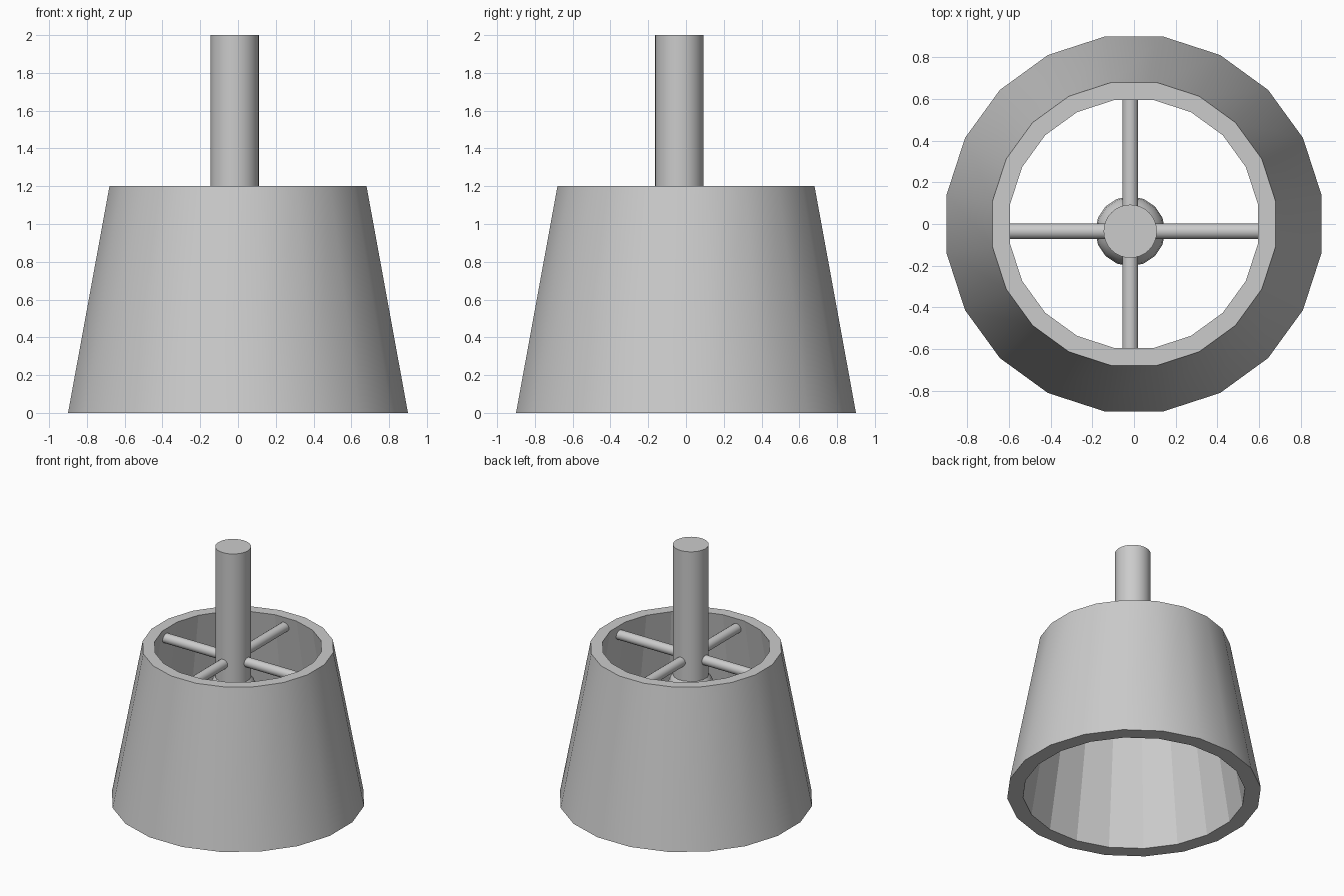
import bpy, bmesh, math
from mathutils import Vector

if "Cube" in bpy.data.objects:
    bpy.data.objects.remove(bpy.data.objects["Cube"])

CX, CY = -0.018, -0.035  # axis of the post, slightly off centre
SIDES = 20


def cylinder(name, a, b, radius, sides=32):
    """Smooth-sided rod between two points."""
    a, b = Vector(a), Vector(b)
    d = b - a
    bpy.ops.mesh.primitive_cylinder_add(vertices=sides, radius=radius, depth=d.length,
                                        location=(a + b) / 2,
                                        rotation=d.to_track_quat('Z', 'Y').to_euler())
    obj = bpy.context.object
    obj.name = name
    bpy.ops.object.shade_smooth_by_angle(angle=math.radians(40))
    return obj


# Tapered hollow shade: outer bottom, outer top, inner top, inner bottom
bm = bmesh.new()
profile = [(0.911, 0), (0.689, 1.2), (0.603, 1.2), (0.797, 0)]
rings = []
for r, z in profile:
    angles = [math.radians(9) + math.tau * i / SIDES for i in range(SIDES)]
    rings.append([bm.verts.new((r * math.cos(t), r * math.sin(t), z)) for t in angles])
for k in range(4):
    lo, hi = rings[k], rings[(k + 1) % 4]
    for i in range(SIDES):
        j = (i + 1) % SIDES
        face = bm.faces.new((lo[i], lo[j], hi[j], hi[i]))
        face.smooth = k == 0  # smooth outside, faceted inside
for e in bm.edges:
    if any(not f.smooth for f in e.link_faces):
        e.smooth = False
bmesh.ops.recalc_face_normals(bm, faces=bm.faces)
mesh = bpy.data.meshes.new("shade")
bm.to_mesh(mesh)
bm.free()
bpy.context.collection.objects.link(bpy.data.objects.new("shade", mesh))

# Central post
cylinder("post", (CX, CY, 0.94), (CX, CY, 2.0), 0.128)

# Bulb under the post
bpy.ops.mesh.primitive_uv_sphere_add(segments=16, ring_count=12, radius=0.168,
                                     location=(CX, CY, 0.87))
bpy.context.object.name = "bulb"
bpy.ops.object.shade_smooth()

# Cross spokes holding the shade
cylinder("spoke_x", (-0.62, CY, 1.12), (0.62, CY, 1.12), 0.038, 16)
cylinder("spoke_y", (CX, -0.62, 1.12), (CX, 0.62, 1.12), 0.038, 16)
